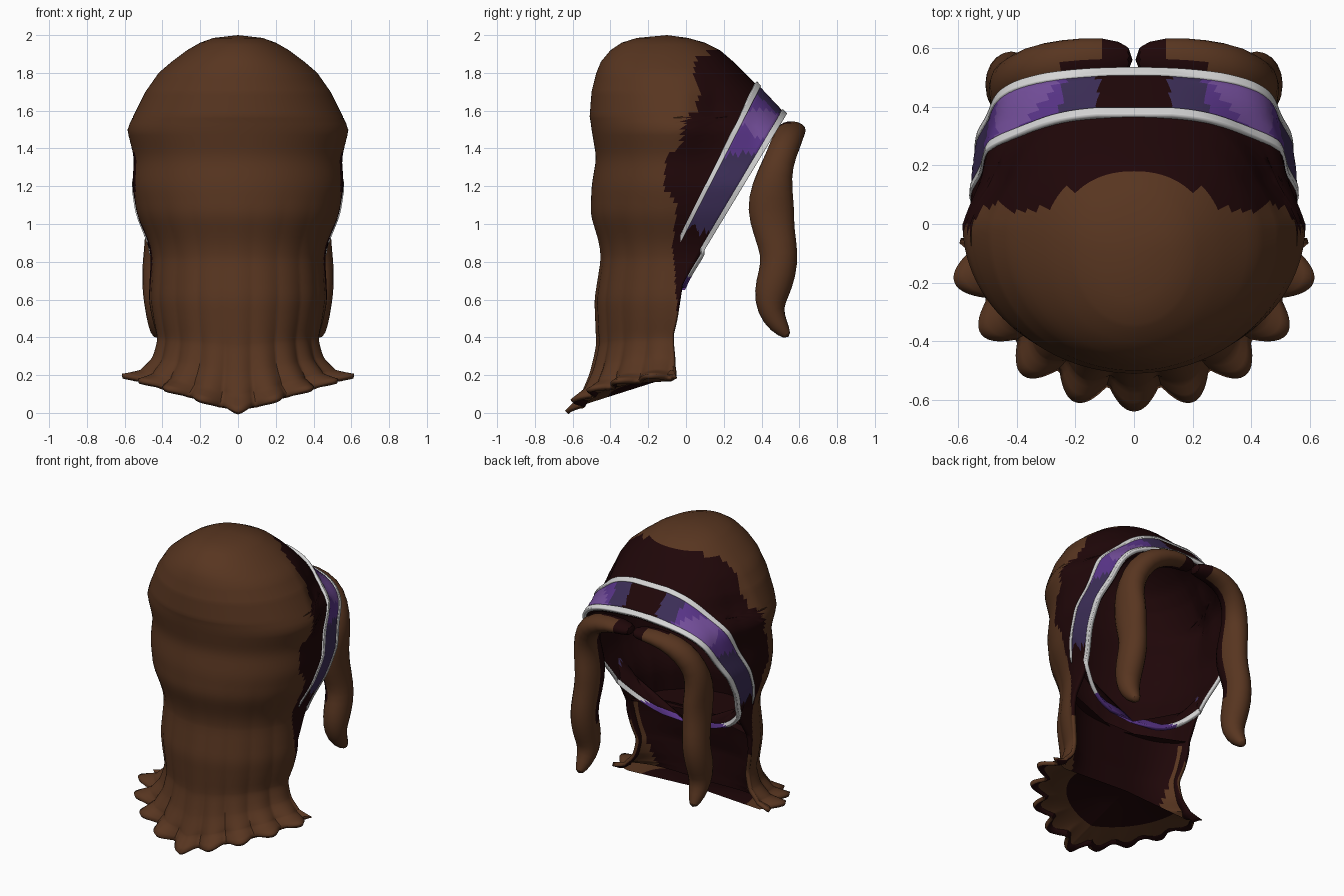
import bpy, bmesh, math
from mathutils import Vector

cube = bpy.data.objects.get("Cube")
if cube:
    bpy.data.objects.remove(cube)


def material(name, *rgb):
    m = bpy.data.materials.new(name)
    m.use_nodes = True
    m.diffuse_color = (*rgb, 1)
    m.roughness = 1
    m.node_tree.nodes["Principled BSDF"].inputs["Base Color"].default_value = (*rgb, 1)
    return m


BROWN = material("hair brown", .097, .036, .0145)
DARK = material("shadow brown", .0135, .002, .0025)
WHITE = material("trim white", .66, .66, .66)
LIGHT = material("light purple", .17, .075, .32)
MID = material("mid purple", .1, .035, .25)
DEEP = material("deep purple", .045, .027, .095)

# height, half width, back y, front y of the hair volume
KEYS = [(0, .645, -.64, .85), (.08, .54, -.56, .85), (.2, .47, -.51, .85),
        (.35, .44, -.475, .85), (.6, .475, -.485, .85), (.82, .46, -.45, .85),
        (.9, .475, -.46, .85), (1.05, .535, -.505, .85), (1.2, .56, -.5, .85),
        (1.35, .55, -.475, .85), (1.47, .58, -.495, .65), (1.5, .585, -.5, .61),
        (1.54, .57, -.505, .565), (1.57, .555, -.51, .52), (1.7, .49, -.5, .41),
        (1.8, .42, -.475, .31), (1.86, .35, -.45, .25), (1.92, .27, -.4, .18),
        (1.96, .2, -.34, .1), (1.985, .13, -.26, .01), (2, 0, -.1, -.1)]
# height and y where the brown strands give way to the dark front
PAINT = [(.6, -.05), (.9, -.07), (1.1, -.05), (1.2, -.12), (1.36, -.1), (1.41, -.02),
         (1.55, -.01), (1.6, .05), (1.68, .08), (1.8, .04), (1.88, .06), (1.92, .15)]
POWER = 2.2
CROWN = 1.57


def lookup(table, z):
    if z <= table[0][0]:
        return table[0][1:]
    for a, b in zip(table, table[1:]):
        if z <= b[0]:
            t = (z - a[0]) / (b[0] - a[0])
            return tuple(p + (q - p) * t for p, q in zip(a[1:], b[1:]))
    return table[-1][1:]


def profile(z):
    """width, back and front at a height, with softened bends on the long part"""
    d = .03 if .1 < z < 1.42 else 0
    return [sum(c) / 3 for c in zip(*(lookup(KEYS, z + e) for e in (-d, 0, d)))]


def middle(z):
    return -.2 * max(0, z - 1.5)


def temple(y, z):
    """narrowing of the head at the temples"""
    s = lookup([(1.2, 0), (1.42, .07), (1.62, .12), (1.8, .04), (1.9, 0)], z)[0]
    return 1 - s * min(1, max(0, y / .15)) * min(1, max(0, (.5 - y) / .15))


def opening(z):
    """y of the face opening's edge at a height"""
    return -.02 + (z - .68) * .607 if z > .68 else -.02 - .05 * min(1, (.68 - z) / .3)


def hair(z, a):
    """point on the hair; a runs from -1 to 1 around the back"""
    w, back, front = profile(z)
    yc, edge = middle(z), opening(z)
    if z >= CROWN:
        limit = math.pi
    elif edge > yc:
        limit = math.pi - math.acos(((edge - yc) / (front - yc)) ** (POWER / 2))
    else:
        limit = math.acos((edge - yc) / (back - yc))
    th = a * limit
    s, c = math.sin(th), math.cos(th)
    if c > 0:
        x, y = w * s, yc + (back - yc) * c
    else:
        x = math.copysign(w * abs(s) ** (2 / POWER), s)
        y = yc + (front - yc) * abs(c) ** (2 / POWER)
    # strand grooves, deepest at the scalloped hem
    amp = lookup([(0, .13), (.1, .055), (.4, .02), (1.2, 0)], z)[0]
    k = 1 - amp * (1 - abs(math.cos(10 * th))) * (c > -.1)
    x, y = x * k * temple(y, z), y * k
    if z < .5:
        hem = .01 + .32 * abs(x)
        z = hem + z * (.5 - hem) / .5
    return Vector((x, y, z))


def build(name, rows, mats, rule, loop=False, caps=False, angle=40):
    bm = bmesh.new()
    grid = [[bm.verts.new(p) for p in row] for row in rows]
    for r, q in zip(grid, grid[1:]):
        n = len(r)
        for i in range(n if loop else n - 1):
            j = (i + 1) % n
            bm.faces.new((r[i], r[j], q[j], q[i]))
    if caps:
        bm.faces.new(grid[0])
        bm.faces.new(grid[-1])
    bmesh.ops.remove_doubles(bm, verts=bm.verts, dist=.0005)
    bmesh.ops.recalc_face_normals(bm, faces=bm.faces)
    top = max(bm.faces, key=lambda f: f.calc_center_median().z)
    if top.normal.z < 0:
        bmesh.ops.reverse_faces(bm, faces=bm.faces)
    bm.normal_update()
    for f in bm.faces:
        f.material_index = mats.index(rule(f.calc_center_median(), f.normal))
    me = bpy.data.meshes.new(name)
    bm.to_mesh(me)
    bm.free()
    ob = bpy.data.objects.new(name, me)
    bpy.context.collection.objects.link(ob)
    for m in mats:
        me.materials.append(m)
    bpy.ops.object.select_all(action='DESELECT')
    ob.select_set(True)
    bpy.context.view_layer.objects.active = ob
    bpy.ops.object.shade_smooth_by_angle(angle=math.radians(angle))
    return ob


def thicken(ob, t, offset):
    mod = ob.modifiers.new("thickness", 'SOLIDIFY')
    mod.thickness, mod.offset = t, -1
    mod.material_offset = offset


# Main hair shell, open at the face, dark inside
SEG = 140
around = [-1 + 2 * i / SEG for i in range(SEG + 1)]
levels = sorted({k[0] for k in KEYS} | {round(.03 * i, 2) for i in range(66)} | {.68, 1.56})
shell = build("hair_shell", [[hair(z, a) for a in around] for z in levels], [BROWN, DARK],
              lambda c, n: DARK if c.z > .5 and c.y > lookup(PAINT, c.z)[0] else BROWN)
thicken(shell, .025, 1)


# Hem underside and cavity floor, closing the shell below the face
def under(a, r):
    x = .52 * r * math.sin(a * math.pi / 2)
    return Vector((x, -.08 - .44 * r * math.cos(a * math.pi / 2), .19 - .14 * r + .22 * abs(x)))


build("hem_underside", [[hair(0, a) for a in around]]
      + [[under(a, r) for a in around] for r in (.95, .75, .4, 0)], [BROWN, DARK],
      lambda c, n: DARK if (c.x / .42) ** 2 + ((c.y + .08) / .36) ** 2 < 1 else BROWN)
center = Vector((0, -.18, .66))
build("cavity_floor", [[hair(.68, a).lerp(center, t) for a in around] for t in (.03, 1)],
      [DARK], lambda c, n: DARK)


# Nape, the hollow front of the long back hair
def nape(z, u):
    p = hair(z, 1)
    lift = (.18 - p.z) * (1 - abs(u)) if z == 0 else 0
    return Vector((p.x * u, p.y - .14 * (1 - u ** 4), p.z + lift))


build("nape", [[nape(z, -1 + i / 18) for i in range(37)] for z in levels if z <= .68],
      [BROWN, DARK], lambda c, n: DARK if abs(c.x) < .3 + .2 * c.z else BROWN)


# Headband and its trims, a loop whose ends round off below the face
def band_point(s, a, lift):
    v = math.sin((1 - abs(a)) * math.pi / 2) ** 1.3
    low = Vector((0, -.03, .65)).lerp(Vector((0, .52, 1.57)), v)
    high = Vector((0, -.03, .94)).lerp(Vector((0, .36, 1.74)), v)
    p = low.lerp(high, s)
    w, back, front = profile(p.z)
    yc = middle(p.z)
    r = (p.y - yc) / ((front if p.y > yc else back) - yc)
    x = w * max(0, 1 - min(1, r) ** POWER) ** (1 / POWER) if abs(a) > .001 else 0
    corner = min(1, v / .2) ** .35
    x *= temple(p.y, p.z) * (corner + (1 - corner) * min(1, s * 1.2))
    p.x = math.copysign(x * (1 + lift * .6), a)
    return p + Vector((0, .7, .7)) * lift * v


def strip(name, s0, s1, lift, mats, rule, depth):
    rows = [[band_point(s0 + (s1 - s0) * j / 6, i / 48, lift) for i in range(-48, 49)]
            for j in range(7)]
    thicken(build(name, rows, mats, rule), depth, 0)


def band_colour(c, n):
    x = abs(c.x)
    if x < .12 or c.z < .95:
        return DARK
    if x < .25 or c.z < 1.37:
        return DEEP
    return LIGHT if .28 < x < .47 and 1.42 < c.z < 1.6 else MID


strip("headband", .06, .94, .014, [DARK, DEEP, MID, LIGHT], band_colour, .02)
strip("headband_lower_trim", 0, .14, .022, [WHITE, MID],
      lambda c, n: WHITE if c.z > .72 else MID, .025)
strip("headband_upper_trim", .86, 1, .022, [WHITE], lambda c, n: WHITE, .025)


def ring(center, e1, e2, r1, r2, n):
    return [center + e1 * r1 * math.cos(2 * math.pi * i / n)
            + e2 * r2 * math.sin(2 * math.pi * i / n) for i in range(n)]


# Wavy front locks: x, y, z, width radius, depth radius
LOCK = [(0, .56, 1.49, .035, .05), (.1, .565, 1.505, .045, .08), (.24, .555, 1.49, .06, .08),
        (.35, .53, 1.43, .08, .085), (.41, .485, 1.32, .085, .085), (.42, .455, 1.2, .085, .115),
        (.405, .447, 1.08, .085, .135), (.41, .465, .96, .085, .115),
        (.42, .497, .84, .085, .105), (.425, .485, .74, .09, .105),
        (.425, .45, .63, .085, .1), (.42, .445, .54, .075, .075),
        (.425, .49, .46, .055, .055), (.43, .545, .4, .025, .022)]


def lock_colour(c, n):
    inner = math.copysign(n.x, n.x * c.x) < -.3 and n.y < .2 and c.z > .75
    root = abs(c.x) < .3 and (c.y < .56 or abs(c.x) < .06)
    return DARK if inner or root else BROWN


for side, sign in (("left", 1), ("right", -1)):
    pts = [Vector(p[:3]) for p in LOCK]
    rows = []
    for i, p in enumerate(LOCK):
        t = (pts[min(i + 1, len(pts) - 1)] - pts[max(i - 1, 0)]).normalized()
        e1 = t.cross(Vector((0, 1, 0))).normalized()
        e2 = e1.cross(t)
        rows.append([Vector((sign * q.x, q.y, q.z))
                     for q in ring(pts[i], e1, e2, p[3], p[4], 10)])
    lock = build("front_lock_" + side, rows, [BROWN, DARK], lock_colour, True, True, 60)
    lock.modifiers.new("smoothing", 'SUBSURF').levels = 1
    lock.modifiers["smoothing"].render_levels = 1
